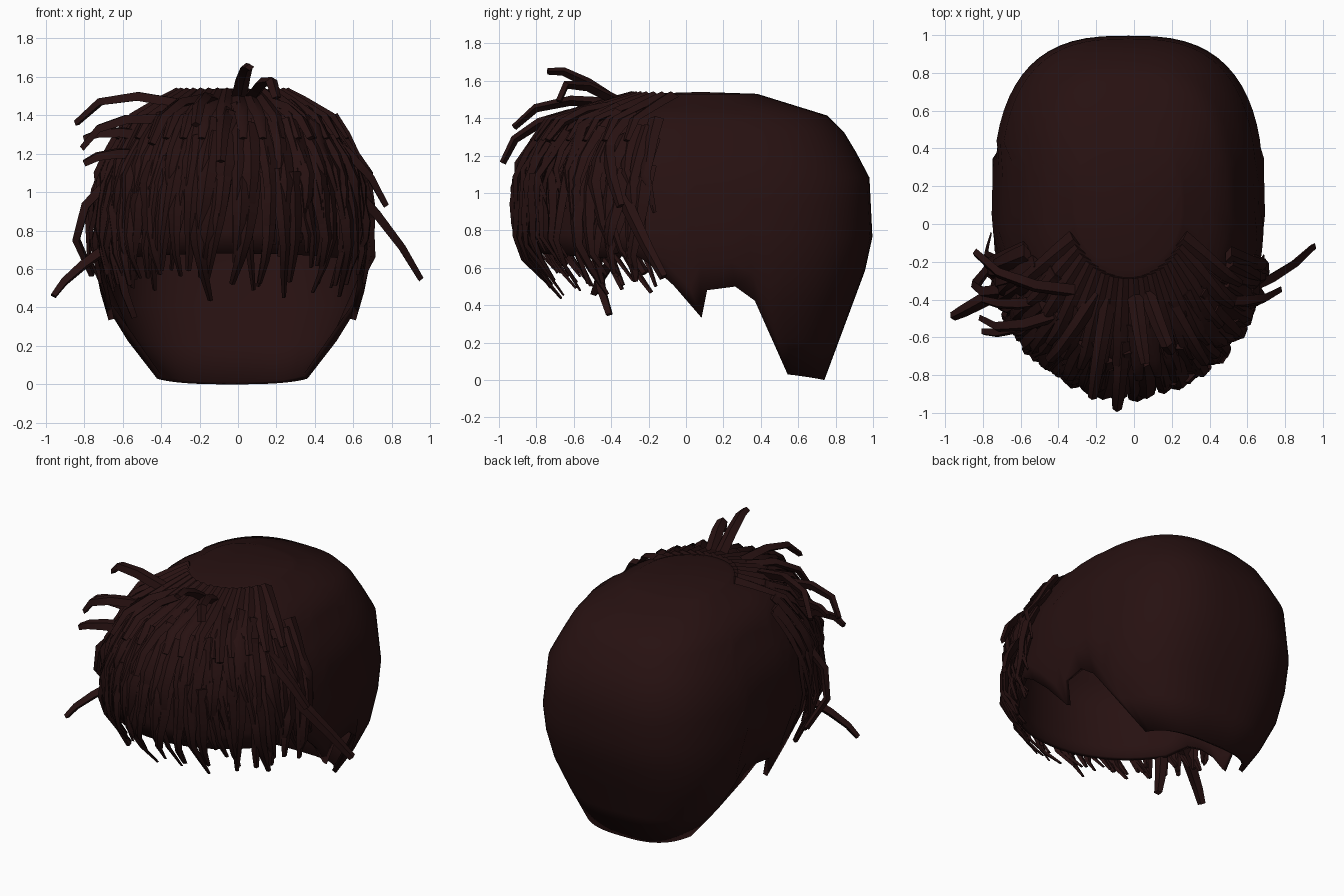
import bpy, bmesh, math, random
from mathutils import Vector

cube = bpy.data.objects.get("Cube")
if cube:
    bpy.data.objects.remove(cube, do_unlink=True)
random.seed(7)

hair = bpy.data.materials.new("dark_brown_hair")
hair.use_nodes = True
COLOR = (.02, .0055, .0055, 1)
hair.diffuse_color = COLOR
hair.node_tree.nodes["Principled BSDF"].inputs["Base Color"].default_value = COLOR

HEAD_CENTRE = Vector((-.03, .05, .8))
CROWN_HEIGHT = 1.53
# Cross-sections: height, centre y, front reach, back reach, half width
RINGS = [(0, .42, .4, .32, .38), (.35, .15, .75, .72, .66), (.7, .05, .9, .95, .73),
         (1.1, .05, .91, .93, .68), (1.4, .08, .77, .72, .52), (CROWN_HEIGHT, .08, .32, .3, .28)]
# Hem height against direction (-1 front, 1 back)
HEM = [(-1, .68), (-.55, .65), (-.4, .7), (-.29, .62), (-.19, .5), (-.1, .33), (0, .48),
       (.1, .5), (.2, .42), (.29, .03), (1, 0)]


def lerp_table(table, value):
    for low, high in zip(table, table[1:]):
        if value <= high[0]:
            t = max(0, (value - low[0]) / (high[0] - low[0]))
            return [p + (q - p) * t for p, q in zip(low, high)][1:]
    return table[-1][1:]


def surface(angle, z, out=0):
    """Point on the hair cap in a given direction and height."""
    centre_y, front, back, half = lerp_table(RINGS, z)
    c, s = math.cos(angle), math.sin(angle)
    power = 2 / (2.8 if s > 0 else 2.1)
    x = math.copysign(abs(c) ** power, c) * (half + out)
    y = math.copysign(abs(s) ** power, s) * ((back if s > 0 else front) + out)
    return Vector((x + HEAD_CENTRE.x, centre_y + y, z))


def finish(bm, name, sharp_angle):
    bmesh.ops.recalc_face_normals(bm, faces=bm.faces)
    mesh = bpy.data.meshes.new(name)
    bm.to_mesh(mesh)
    bm.free()
    obj = bpy.data.objects.new(name, mesh)
    bpy.context.collection.objects.link(obj)
    mesh.materials.append(hair)
    bpy.ops.object.select_all(action='DESELECT')
    obj.select_set(True)
    bpy.context.view_layer.objects.active = obj
    bpy.ops.object.shade_smooth_by_angle(angle=math.radians(sharp_angle))
    return obj


def lock(bm, points, width, thick=.5, tip=.35):
    """Tapered four-sided lock of hair along a path."""
    last = len(points) - 1
    rings = []
    for i, point in enumerate(points):
        along = (points[min(i + 1, last)] - points[max(i - 1, 0)]).normalized()
        side = along.cross(point - HEAD_CENTRE).normalized()
        up = side.cross(along).normalized()
        size = width * (1 + (tip - 1) * (i / last) ** 1.5)
        rings.append([bm.verts.new(point + direction * size)
                      for direction in (side, up * thick, -side, -up * thick)])
    for a, b in zip(rings, rings[1:]):
        for k in range(4):
            bm.faces.new((a[k], a[k - 1], b[k - 1], b[k]))
    bm.faces.new(rings[0])
    bm.faces.new(rings[-1])


# Main cap of hair with an uneven hem
COLUMNS, STEPS = 64, 12
bm = bmesh.new()
columns = []
for i in range(COLUMNS):
    angle = math.tau * i / COLUMNS
    hem = lerp_table(HEM, math.sin(angle))[0]
    rise = CROWN_HEIGHT - hem
    columns.append([bm.verts.new(surface(angle, hem + rise * math.sin(k / STEPS * math.pi / 2)))
                    for k in range(STEPS + 1)])
crown = bm.verts.new((HEAD_CENTRE.x, .08, CROWN_HEIGHT + .01))
for i, column in enumerate(columns):
    previous = columns[i - 1]
    for k in range(STEPS):
        bm.faces.new((previous[k], column[k], column[k + 1], previous[k + 1]))
    bm.faces.new((previous[-1], column[-1], crown))
cap = finish(bm, "hair_cap", 60)
shell = cap.modifiers.new("thickness", 'SOLIDIFY')
shell.thickness = .03

# Layered fringe hanging over the forehead
bm = bmesh.new()
for count, top, low in ((30, 1.2, .56), (26, 1.38, .62), (20, 1.46, .85)):
    for i in range(count):
        angle = math.radians(-168 + 156 * (i + random.uniform(.2, .8)) / count)
        start = top - random.uniform(0, .1)
        end = low + random.uniform(-.13, .13)
        sway = random.uniform(-.13, .13)
        path = []
        for k in range(6):
            t = k / 5
            lift = .015 + .035 * math.sin(t * 3) + random.uniform(-.01, .02)
            path.append(surface(angle + sway * t * t, start + (end - start) * t, lift))
        lock(bm, path, random.uniform(.035, .06), tip=.25)
finish(bm, "fringe_locks", 50)

# Short locks at both temples, sweeping forward
bm = bmesh.new()
for degrees in (38, 31, 24, 17):
    start, end = random.uniform(.9, 1), random.uniform(.5, .58)
    for forward in (1, -1):
        base = -math.radians(degrees if forward == 1 else 180 - degrees)
        path = [surface(base - forward * .12 * t, start + (end - start) * t, .01 + .04 * t)
                for t in (0, .3, .65, 1)]
        lock(bm, path, .04, .6, .4)
finish(bm, "temple_locks", 50)

# Root locks lying on the crown, blending the fringe into the cap
bm = bmesh.new()
ROOTS = 16
for i in range(ROOTS):
    angle = math.radians(-160 + 140 * (i + .5) / ROOTS)
    path = [surface(angle, CROWN_HEIGHT - .01 - .08 * t * (1 + t * 2), .01 + .06 * t)
            for t in (0, .33, .67, 1)]
    lock(bm, path, .05, tip=.4)
finish(bm, "root_locks", 50)

# Loose locks: root direction, root height, tip position, outward bulge
STRAYS = {
    "stray_left_long": (-25, 1.02, (.95, -.12, .55), .03),
    "stray_left_upper": (-35, 1.3, (.77, -.35, .93), .05),
    "stray_right_low": (-155, .7, (-.96, -.49, .46), .05),
    "stray_right_side": (-155, 1.08, (-.76, -.22, .57), .15),
    "stray_right_top": (-130, 1.46, (-.84, -.15, 1.36), .12),
    "stray_right_middle": (-135, 1.38, (-.81, -.5, 1.23), .1),
    "stray_right_short": (-140, 1.2, (-.8, -.57, 1.15), .05),
    "stray_right_curl": (-145, 1.3, (-.8, -.4, 1.28), .04),
    "stray_crown_tall": (-85, 1.49, (.06, -.74, 1.65), .08),
    "stray_crown_bent": (-75, 1.49, (.2, -.68, 1.49), .13),
    "stray_front_high": (-105, 1.48, (-.22, -.92, 1.35), .1),
    "stray_front_tip": (-93, 1.42, (-.09, -.98, 1.16), .08),
    "stray_front_right": (-115, 1.48, (-.45, -.72, 1.25), .1),
    "stray_front_left": (-60, 1.46, (.38, -.74, 1.28), .06),
    "stray_jaw_right": (-145, .75, (-.54, -.41, .35), .03),
}
for name, (degrees, height, tip, bulge) in STRAYS.items():
    root, tip = surface(math.radians(degrees), height), Vector(tip)
    outward = ((root + tip) / 2 - HEAD_CENTRE).normalized()
    path = [root.lerp(tip, t) + outward * bulge * math.sin(math.pi * t)
            for t in (0, .3, .65, 1)]
    bm = bmesh.new()
    lock(bm, path, .042, .7, .6)
    finish(bm, name, 40)
